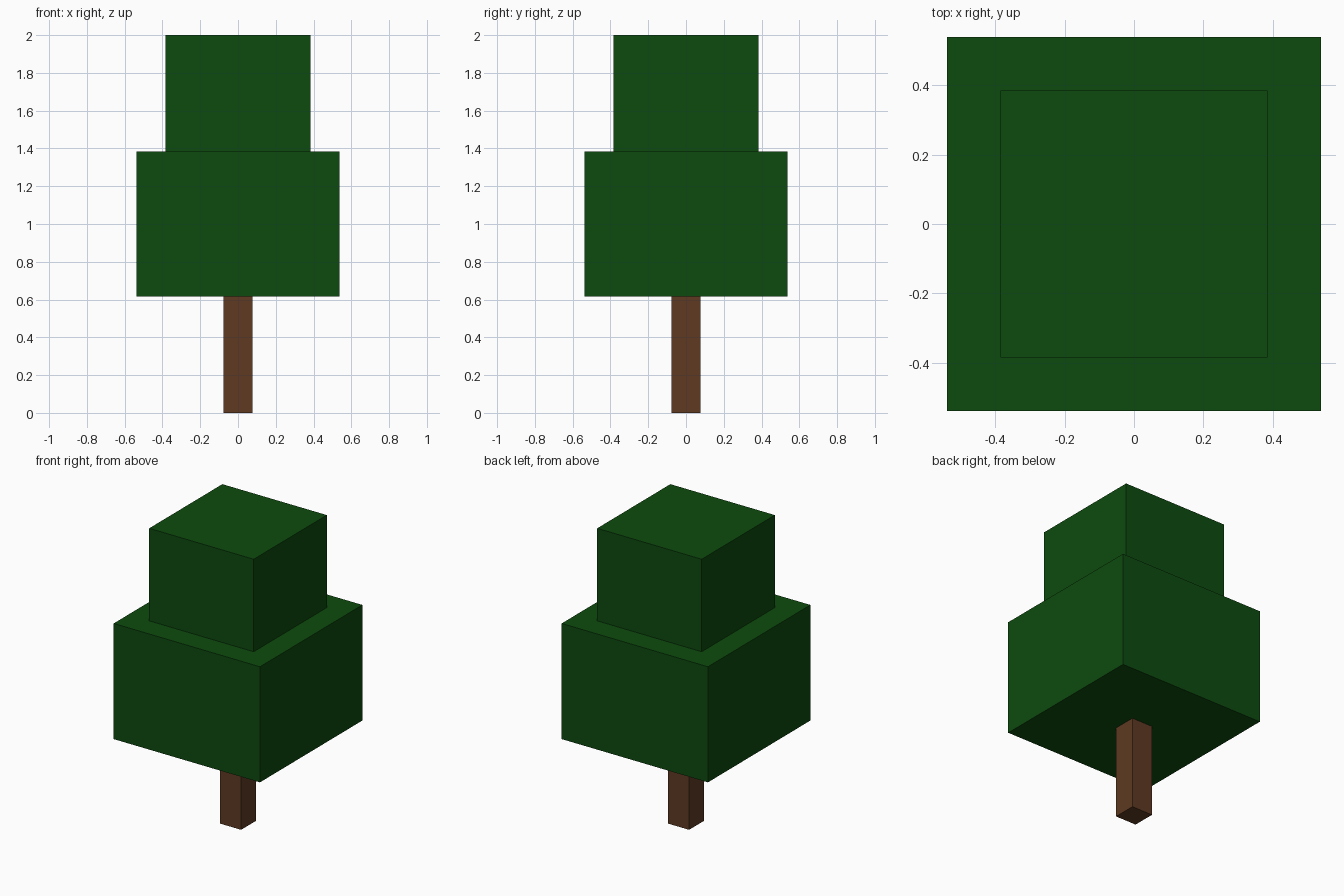
import bpy
import bmesh
from mathutils import Matrix, Vector

if "Cube" in bpy.data.objects:
    bpy.data.objects.remove(bpy.data.objects["Cube"])

U = 2 / 13  # the tree is 13 equal units tall


def material(name, rgb):
    mat = bpy.data.materials.new(name)
    mat.diffuse_color = (*rgb, 1.0)
    mat.use_nodes = True
    mat.node_tree.nodes["Principled BSDF"].inputs["Base Color"].default_value = mat.diffuse_color
    return mat


def block(name, width, bottom, top, mat):
    """Square block centred on the z axis, sized in tree units."""
    bm = bmesh.new()
    place = Matrix.Translation((0, 0, (bottom + top) / 2 * U))
    size = Matrix.Diagonal(Vector((width * U, width * U, (top - bottom) * U, 1)))
    bmesh.ops.create_cube(bm, size=1, matrix=place @ size)
    mesh = bpy.data.meshes.new(name)
    bm.to_mesh(mesh)
    bm.free()
    mesh.materials.append(mat)
    obj = bpy.data.objects.new(name, mesh)
    bpy.context.collection.objects.link(obj)
    return obj


bark = material("bark brown", (0.112, 0.042, 0.016))
leaf = material("leaf green", (0.004, 0.069, 0.0044))

# Trunk and two stacked foliage tiers
block("trunk", 1, 0, 4, bark)
block("lower_foliage", 7, 4, 9, leaf)
block("upper_foliage", 5, 9, 13, leaf)
